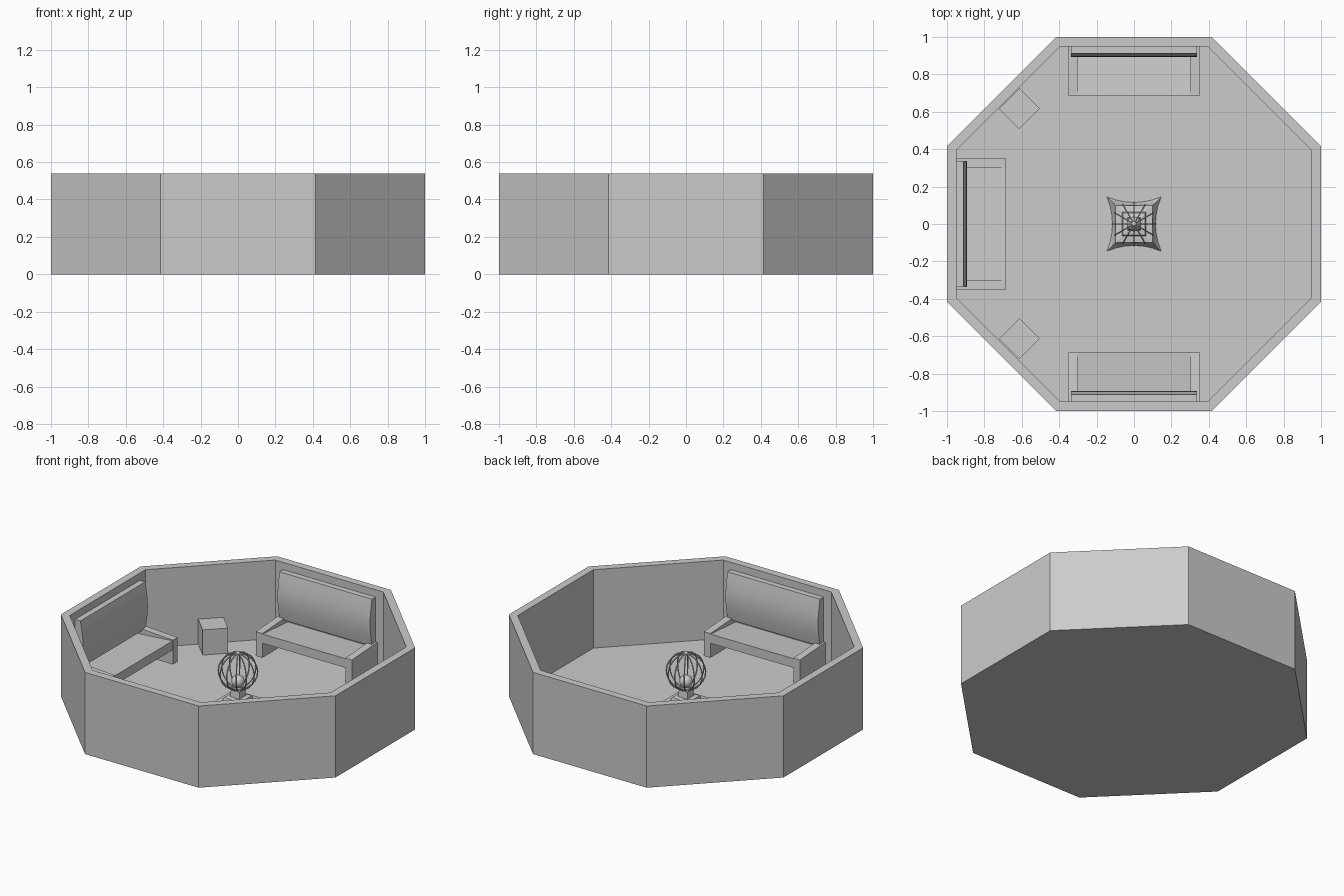
import bpy, bmesh, math
from mathutils import Matrix, Vector

if "Cube" in bpy.data.objects:
    bpy.data.objects.remove(bpy.data.objects["Cube"])

FLOOR = 0.022


def finish(bm, name, smooth=False):
    bmesh.ops.recalc_face_normals(bm, faces=bm.faces)
    me = bpy.data.meshes.new(name)
    bm.to_mesh(me)
    bm.free()
    ob = bpy.data.objects.new(name, me)
    bpy.context.collection.objects.link(ob)
    if smooth:
        bpy.ops.object.select_all(action='DESELECT')
        ob.select_set(True)
        bpy.context.view_layer.objects.active = ob
        bpy.ops.object.shade_smooth_by_angle(angle=math.radians(35))
    return ob


def octagon(apothem, z):
    r = apothem / math.cos(math.pi / 8)
    return [(r * math.cos(math.pi / 8 + k * math.pi / 4),
             r * math.sin(math.pi / 8 + k * math.pi / 4), z) for k in range(8)]


def loft(bm, rings, close=False, caps=True):
    """Bridge equal-length rings of points; optionally loop or cap the ends."""
    vs = [[bm.verts.new(p) for p in ring] for ring in rings]
    pairs = list(zip(vs, vs[1:])) + ([(vs[-1], vs[0])] if close else [])
    for a, b in pairs:
        n = len(a)
        for i in range(n):
            bm.faces.new((a[i], a[(i + 1) % n], b[(i + 1) % n], b[i]))
    if caps and not close:
        bm.faces.new(vs[0])
        bm.faces.new(vs[-1])


def side_profile(name, x0, x1, yz, angle, smooth=False):
    """Extrude a (y, z) side profile along x, then turn it about the room centre."""
    bm = bmesh.new()
    loft(bm, [[(x, y, z) for y, z in yz] for x in (x0, x1)])
    bm.transform(Matrix.Rotation(angle, 4, 'Z'))
    return finish(bm, name, smooth)


# floor slab and ring of walls
bm = bmesh.new()
loft(bm, [octagon(1.0, 0), octagon(1.0, FLOOR)])
finish(bm, "floor")
bm = bmesh.new()
loft(bm, [octagon(1.0, 0), octagon(1.0, 0.538), octagon(0.95, 0.538), octagon(0.95, 0)],
     close=True)
finish(bm, "walls")

# three benches: back, left, front
bulge = [(0.912 - 0.019 * math.sin(math.pi * i / 10), 0.49 - 0.031 * i) for i in range(11)]
for where, angle in (("back", 0), ("left", math.pi / 2), ("front", math.pi)):
    for side, x0 in (("left", -0.35), ("right", 0.302)):
        side_profile(f"{where}_bench_{side}_end", x0, x0 + 0.048,
                     [(0.685, FLOOR), (0.95, FLOOR), (0.95, 0.195), (0.685, 0.18)], angle)
    side_profile(f"{where}_bench_seat", -0.305, 0.305,
                 [(0.687, 0.115), (0.95, 0.1), (0.95, 0.155), (0.687, 0.175)], angle)
    side_profile(f"{where}_bench_backrest", -0.337, 0.337,
                 [(0.95, 0.18), (0.95, 0.49)] + bulge, angle, smooth=True)

# corner side tables
for name, y in (("back_table", 0.617), ("front_table", -0.613)):
    bm = bmesh.new()
    bmesh.ops.create_cube(bm, size=1)
    bm.transform(Matrix.Translation((-0.613, y, FLOOR + 0.083))
                 @ Matrix.Rotation(math.pi / 4, 4, 'Z')
                 @ Matrix.Diagonal((0.154, 0.154, 0.166, 1)))
    finish(bm, name)


# centre pedestal: square tiers with hollowed sides
def hollow_square(half, sag, z, n=6):
    pts = []
    for k in range(4):
        rot = Matrix.Rotation(k * math.pi / 2, 3, 'Z')
        for i in range(n):
            t = -1 + 2 * i / n
            pts.append(rot @ Vector((half - sag * (1 - t * t), half * t, z)))
    return pts


bm = bmesh.new()
loft(bm, [hollow_square(*t) for t in (
    (0.145, 0.03, FLOOR), (0.122, 0.018, 0.045), (0.105, 0.005, 0.075), (0.1, 0, 0.088),
    (0.065, 0, 0.092), (0.06, 0, 0.108), (0.035, 0, 0.112), (0.03, 0, 0.155))])
finish(bm, "pedestal")

# lamp ball and small cap balls at the cage poles
CZ, CR = 0.275, 0.118
for name, z, r in (("lamp_ball", 0.208, 0.04), ("cage_top_cap", CZ + CR, 0.014),
                   ("cage_bottom_cap", CZ - CR, 0.022)):
    bm = bmesh.new()
    bmesh.ops.create_uvsphere(bm, u_segments=16, v_segments=10, radius=r)
    bm.transform(Matrix.Translation((0, 0, z)))
    finish(bm, name, True)

# globe cage: thin tube ribs along meridians
for k in range(12):
    bm = bmesh.new()
    rings = []
    for i in range(13):
        a = -math.pi / 2 + math.pi * i / 12
        out = Vector((math.cos(a), 0, math.sin(a)))
        rings.append([out * (CR + 0.004 * math.cos(b)) + Vector((0, 0.004 * math.sin(b), 0))
                      for b in (j * math.pi / 3 for j in range(6))])
    loft(bm, rings)
    bm.transform(Matrix.Translation((0, 0, CZ)) @ Matrix.Rotation(k * math.pi / 6, 4, 'Z'))
    finish(bm, f"cage_rib_{k + 1}", True)
